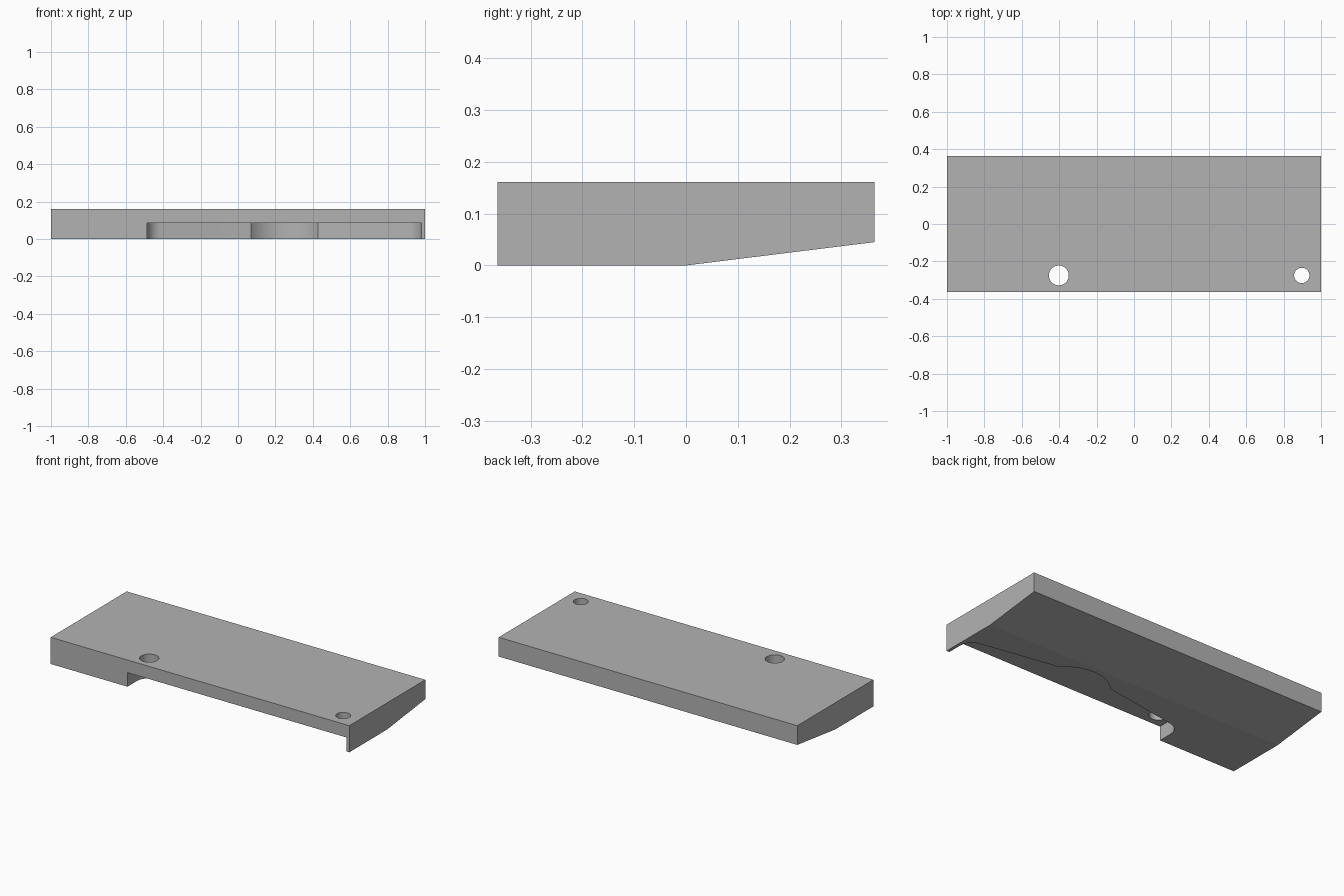
import bpy
import bmesh
from math import cos, sin, radians
from mathutils import Vector

cube = bpy.data.objects.get("Cube")
if cube:
    bpy.data.objects.remove(cube, do_unlink=True)

grey = bpy.data.materials.new("plain grey")
grey.use_nodes = True
COLOUR = (0.45, 0.45, 0.45, 1)
grey.diffuse_color = COLOUR
grey.node_tree.nodes["Principled BSDF"].inputs["Base Color"].default_value = COLOUR


def prism(name, outline, offset):
    """Extrude a flat outline along an offset into a closed solid."""
    bm = bmesh.new()
    face = bm.faces.new([bm.verts.new(p) for p in outline])
    result = bmesh.ops.extrude_face_region(bm, geom=[face])
    moved = [v for v in result["geom"] if isinstance(v, bmesh.types.BMVert)]
    bmesh.ops.translate(bm, verts=moved, vec=Vector(offset))
    bmesh.ops.recalc_face_normals(bm, faces=bm.faces)
    mesh = bpy.data.meshes.new(name)
    bm.to_mesh(mesh)
    bm.free()
    mesh.materials.append(grey)
    obj = bpy.data.objects.new(name, mesh)
    bpy.context.collection.objects.link(obj)
    return obj


def arc(x, y, radius, start, end, steps, z):
    angles = [radians(start + (end - start) * i / steps) for i in range(steps + 1)]
    return [(x + radius * cos(a), y + radius * sin(a), z) for a in angles]


def cut(target, cutter):
    mod = target.modifiers.new("cut " + cutter.name, "BOOLEAN")
    mod.operation = "DIFFERENCE"
    mod.solver = "EXACT"
    mod.object = cutter
    bpy.context.view_layer.objects.active = target
    bpy.ops.object.modifier_apply(modifier=mod.name)
    bpy.data.objects.remove(cutter, do_unlink=True)


# Slab with the rear half of its underside sloping up
HALF_Y, TOP = 0.3635, 0.1615
side = [(-HALF_Y, 0), (0, 0), (HALF_Y, 0.045), (HALF_Y, TOP), (-HALF_Y, TOP)]
slab = prism("slab", [(-1, y, z) for y, z in side], (2, 0, 0))

# Underside pocket: round ends at the holes, round bay between, open at the front
HOLE_Y, BELOW, FRONT = -0.275, -0.05, -0.5
BIG_X, SMALL_X, BAY_X = -0.402, 0.897, 0.25
END_R = 0.084
outline = [(BIG_X - END_R, FRONT, BELOW)]
outline += arc(BIG_X, HOLE_Y, END_R, 180, 99, 14, BELOW)
outline += arc(BAY_X, HOLE_Y, 0.243, 138, 43, 28, BELOW)
outline += arc(SMALL_X, HOLE_Y, END_R, 80, 0, 14, BELOW)
outline.append((SMALL_X + END_R, FRONT, BELOW))
cut(slab, prism("pocket_cutter", outline, (0, 0, 0.085 - BELOW)))

# Screw holes through the top
for x, radius in ((BIG_X, 0.053), (SMALL_X, 0.041)):
    ring = arc(x, HOLE_Y, radius, 0, 360, 48, BELOW)[:-1]
    cut(slab, prism("hole_cutter", ring, (0, 0, 0.4)))

# Smooth curved walls, crisp edges
bpy.ops.object.select_all(action="DESELECT")
slab.select_set(True)
bpy.context.view_layer.objects.active = slab
bpy.ops.object.shade_smooth_by_angle(angle=radians(20))
for edge in slab.data.edges:
    a, b = (slab.data.vertices[i].co for i in edge.vertices)
    if abs(a.y) < 0.001 and abs(b.y) < 0.001 and a.z < 0.01:
        edge.use_edge_sharp = True
